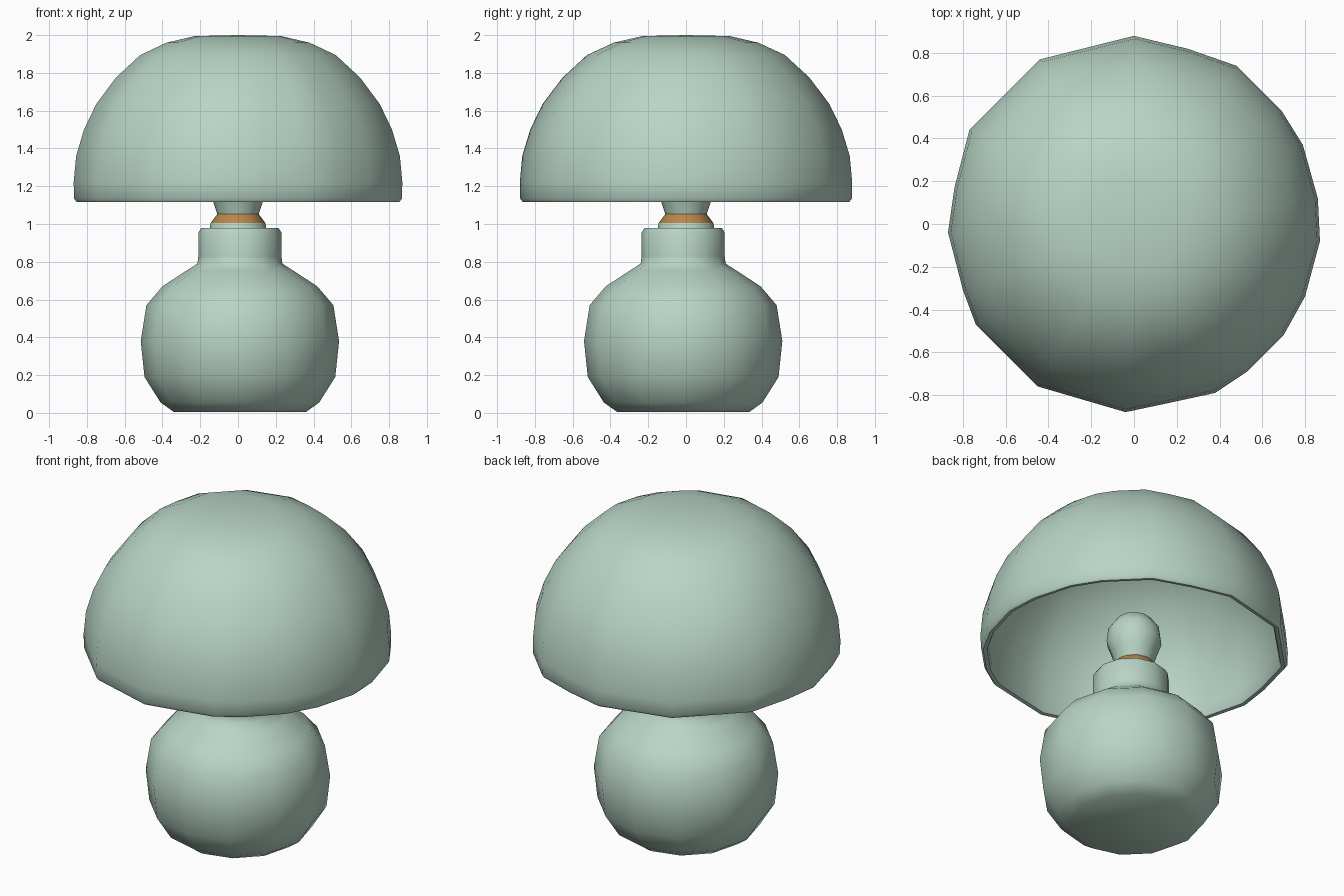
import bpy, bmesh, math

if "Cube" in bpy.data.objects:
    bpy.data.objects.remove(bpy.data.objects["Cube"])


def material(name, rgb):
    m = bpy.data.materials.new(name)
    m.diffuse_color = (*rgb, 1)
    m.use_nodes = True
    m.node_tree.nodes["Principled BSDF"].inputs["Base Color"].default_value = m.diffuse_color
    return m


green = material("sage green", (0.48, 0.66, 0.56))
orange = material("copper orange", (0.479, 0.231, 0.07))


def round_outline(n):
    return [(math.cos(2 * math.pi * i / n), math.sin(2 * math.pi * i / n)) for i in range(n)]


def lathe(name, profile, outline, centre=(0, 0), paint=None, angle=50):
    """Sweep a (radius, z) profile round an outline; zero radius makes a pole."""
    bm = bmesh.new()
    rings = []
    for r, z in profile:
        pts = [(0, 0)] if r == 0 else [(r * x, r * y) for x, y in outline]
        rings.append([bm.verts.new((x + centre[0], y + centre[1], z)) for x, y in pts])
    n = len(outline)
    for a, b in zip(rings, rings[1:]):
        for i in range(n):
            j = (i + 1) % n
            if len(a) == 1:
                bm.faces.new((a[0], b[j], b[i]))
            elif len(b) == 1:
                bm.faces.new((a[i], a[j], b[0]))
            else:
                bm.faces.new((a[i], a[j], b[j], b[i]))
    bmesh.ops.recalc_face_normals(bm, faces=bm.faces)
    if paint:
        for f in bm.faces:
            f.material_index = int(paint(f.calc_center_median()))
    me = bpy.data.meshes.new(name)
    bm.to_mesh(me)
    bm.free()
    me.materials.append(green)
    me.materials.append(orange)
    ob = bpy.data.objects.new(name, me)
    bpy.context.collection.objects.link(ob)
    bpy.ops.object.select_all(action='DESELECT')
    ob.select_set(True)
    bpy.context.view_layer.objects.active = ob
    bpy.ops.object.shade_smooth_by_angle(angle=math.radians(angle))
    return ob


# Domed shade: slightly uneven hand-cut outline, thin wall, rolled lip
rim = [(0.87, -0.08), (0.86, 0.12), (0.79, 0.37), (0.69, 0.53), (0.48, 0.74), (0.25, 0.82),
       (0.0, 0.88), (-0.20, 0.83), (-0.44, 0.77), (-0.77, 0.44), (-0.84, 0.17), (-0.87, -0.04),
       (-0.80, -0.31), (-0.74, -0.47), (-0.45, -0.76), (-0.04, -0.88), (0.15, -0.84),
       (0.38, -0.79), (0.53, -0.69), (0.70, -0.52), (0.80, -0.34)]
rim = [(x / 0.875, y / 0.875) for x, y in rim]
outer = [(0, 2.0), (0.23, 1.995), (0.38, 1.96), (0.52, 1.895), (0.65, 1.775), (0.755, 1.635),
         (0.82, 1.50), (0.862, 1.36), (0.875, 1.22), (0.873, 1.135), (0.86, 1.117)]
inner = [(0.838, 1.12), (0.83, 1.14), (0.83, 1.22), (0.815, 1.35), (0.775, 1.49), (0.71, 1.62),
         (0.61, 1.75), (0.49, 1.86), (0.36, 1.92), (0.2, 1.955), (0, 1.96)]
lathe("lamp_shade", outer + inner, rim)

# Rounded base with a short collar
base = [(0, 0.005), (0.35, 0.005), (0.42, 0.055), (0.505, 0.19), (0.525, 0.38), (0.495, 0.57),
        (0.41, 0.67), (0.28, 0.755), (0.225, 0.79), (0.22, 0.83), (0.22, 0.955), (0.205, 0.978),
        (0.0, 0.98)]
lathe("lamp_base", base, round_outline(12), (0.01, -0.015))


# Bulb with an orange band at its socket and a small orange fleck on one side
def bulb_paint(c):
    band = 1.0 < c.z < 1.05
    fleck = 1.19 < c.z < 1.28 and abs(math.atan2(c.y, c.x) + math.pi / 4) < 0.1
    return band or fleck


bulb = [(0.15, 0.975), (0.145, 1.005), (0.11, 1.052), (0.132, 1.12), (0.158, 1.19),
        (0.148, 1.27), (0.10, 1.335), (0.05, 1.355), (0, 1.36)]
lathe("light_bulb", bulb, round_outline(12), paint=bulb_paint)
